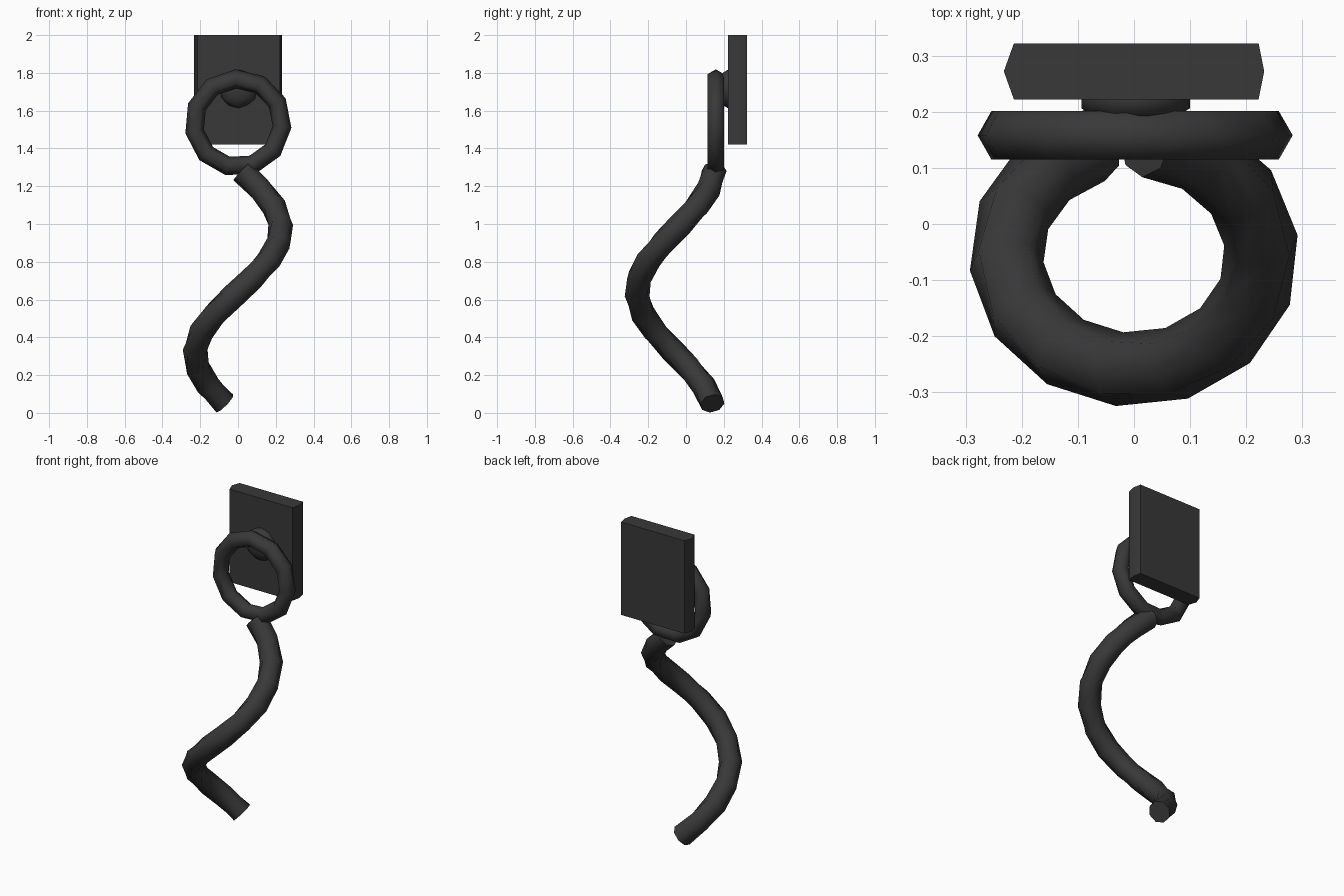
import bpy
import bmesh
from math import cos, sin, tau, radians
from mathutils import Vector, Matrix

cube = bpy.data.objects.get("Cube")
if cube:
    bpy.data.objects.remove(cube, do_unlink=True)

black = bpy.data.materials.new("matte_black")
black.use_nodes = True
black.diffuse_color = (0.04, 0.04, 0.041, 1)
black.node_tree.nodes["Principled BSDF"].inputs["Base Color"].default_value = black.diffuse_color


def finish(name, bm, angle):
    bmesh.ops.recalc_face_normals(bm, faces=bm.faces)
    mesh = bpy.data.meshes.new(name)
    bm.to_mesh(mesh)
    bm.free()
    mesh.materials.append(black)
    obj = bpy.data.objects.new(name, mesh)
    bpy.context.collection.objects.link(obj)
    bpy.ops.object.select_all(action='DESELECT')
    obj.select_set(True)
    bpy.context.view_layer.objects.active = obj
    bpy.ops.object.shade_smooth_by_angle(angle=radians(angle))
    return obj


def sweep(name, stations, radius, sides, closed=False):
    """Skin a tube over (centre, outward, side) stations."""
    bm = bmesh.new()
    rings = []
    for centre, outward, side in stations:
        rings.append([bm.verts.new(centre + radius * (cos(tau * k / sides) * outward
                                                      + sin(tau * k / sides) * side))
                      for k in range(sides)])
    pairs = list(zip(rings, rings[1:]))
    if closed:
        pairs.append((rings[-1], rings[0]))
    else:
        bm.faces.new(rings[0])
        bm.faces.new(rings[-1])
    for a, b in pairs:
        for k in range(sides):
            n = (k + 1) % sides
            bm.faces.new((a[k], a[n], b[n], b[k]))
    return finish(name, bm, 65)


# Curly tail: one descending turn of a helix
RX, RY, STEPS = 0.228, 0.205, 13
START, SWEEP, TOP, DROP = radians(85), radians(337), 1.28, 1.23
tail = []
for i in range(STEPS + 1):
    t = i / STEPS
    a = START - SWEEP * t
    centre = Vector((RX * cos(a), -0.055 + RY * sin(a), TOP - DROP * t))
    tangent = Vector((RX * sin(a) * SWEEP, -RY * cos(a) * SWEEP, -DROP)).normalized()
    outward = Vector((RY * cos(a), RX * sin(a), 0)).normalized()
    tail.append((centre, outward, tangent.cross(outward)))
sweep("curly_tail", tail, 0.066, 8)

# Ring facing the front
ring = []
SEGMENTS = 11
for i in range(SEGMENTS):
    a = radians(93) + tau * i / SEGMENTS
    outward = Vector((cos(a), 0, sin(a)))
    ring.append((Vector((0, 0.158, 1.535)) + 0.234 * outward, outward, Vector((0, 1, 0))))
sweep("ring", ring, 0.05, 6, closed=True)

# Back plate with ridged left and right edges
bm = bmesh.new()
outline = [(-0.214, 0.222), (0.222, 0.222), (0.232, 0.272),
           (0.222, 0.322), (-0.214, 0.322), (-0.232, 0.272)]
base = bm.faces.new([bm.verts.new((x, y, 1.42)) for x, y in outline])
top = bmesh.ops.extrude_face_region(bm, geom=[base])["geom"]
for v in top:
    if isinstance(v, bmesh.types.BMVert):
        v.co.z = 2.0
finish("back_plate", bm, 40)

# Flattened knob joining the ring to the plate
bm = bmesh.new()
bmesh.ops.create_icosphere(bm, subdivisions=2, radius=1,
                           matrix=Matrix.Translation((0.003, 0.222, 1.715))
                           @ Matrix.Diagonal((0.102, 0.05, 0.102, 1)))
finish("knob", bm, 60)
